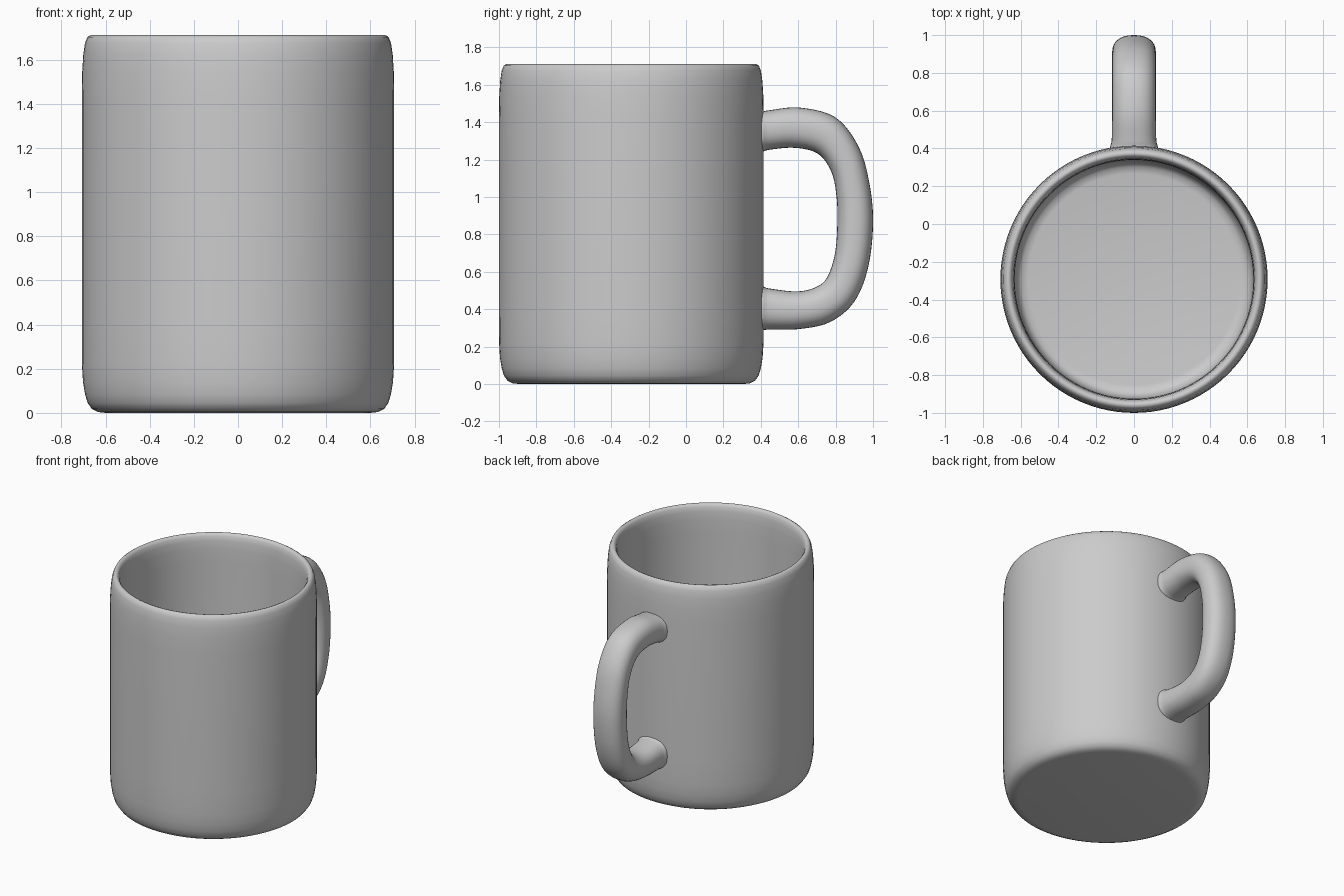
import bpy, bmesh, math
from mathutils import Vector

if "Cube" in bpy.data.objects:
    bpy.data.objects.remove(bpy.data.objects["Cube"])

CENTRE_Y = -0.2925


def finish(name, bm):
    bmesh.ops.recalc_face_normals(bm, faces=bm.faces)
    mesh = bpy.data.meshes.new(name)
    bm.to_mesh(mesh)
    bm.free()
    for p in mesh.polygons:
        p.use_smooth = True
    obj = bpy.data.objects.new(name, mesh)
    bpy.context.collection.objects.link(obj)
    return obj


def spline(points, steps):
    """Catmull-Rom curve through a list of equal-length vectors."""
    out = []
    for i in range(len(points) - 1):
        a, b = points[max(i - 1, 0)], points[i]
        c, d = points[i + 1], points[min(i + 2, len(points) - 1)]
        for s in range(steps):
            t = s / steps
            out.append((b * 2 + (c - a) * t + (a * 2 - b * 5 + c * 4 - d) * t * t
                        + (b * 3 - a - c * 3 + d) * t ** 3) * 0.5)
    return out + [points[-1]]


def loft(bm, rings, closed_ends=True):
    rows = [[bm.verts.new(co) for co in ring] for ring in rings]
    n = len(rows[0])
    for r0, r1 in zip(rows, rows[1:]):
        for j in range(n):
            k = (j + 1) % n
            bm.faces.new((r0[j], r0[k], r1[k], r1[j]))
    if closed_ends:
        bm.faces.new(rows[0])
        bm.faces.new(rows[-1])


# Cup body: outer wall, rounded rim, inner wall and floor as (radius, z)
profile = [(0.60, 0.0), (0.635, 0.004), (0.662, 0.018), (0.681, 0.045),
           (0.693, 0.085), (0.702, 0.14), (0.707, 0.22), (0.7075, 0.40),
           (0.7075, 1.42), (0.706, 1.54), (0.701, 1.62), (0.693, 1.675),
           (0.682, 1.702), (0.668, 1.711), (0.655, 1.707), (0.645, 1.692),
           (0.638, 1.66), (0.634, 1.60), (0.632, 1.50), (0.632, 0.24),
           (0.628, 0.16), (0.616, 0.115), (0.595, 0.092), (0.56, 0.085)]
SEG = 96
bm = bmesh.new()
loft(bm, [[(r * math.cos(2 * math.pi * j / SEG),
            CENTRE_Y + r * math.sin(2 * math.pi * j / SEG), z)
           for j in range(SEG)] for r, z in profile])
cup = finish("cup_body", bm)

# Handle: ribs as (outer y, outer z, inner y, inner z, half width)
ribs = [(0.37, 1.465, 0.37, 1.235, 0.130), (0.41, 1.458, 0.41, 1.242, 0.126),
        (0.45, 1.464, 0.45, 1.253, 0.118), (0.607, 1.478, 0.58, 1.263, 0.116),
        (0.80, 1.425, 0.704, 1.232, 0.116), (0.925, 1.265, 0.777, 1.135, 0.116),
        (0.983, 1.06, 0.805, 1.00, 0.116), (1.0, 0.85, 0.809, 0.85, 0.116),
        (0.973, 0.62, 0.795, 0.69, 0.116), (0.90, 0.44, 0.752, 0.566, 0.116),
        (0.77, 0.331, 0.687, 0.515, 0.116), (0.607, 0.294, 0.59, 0.495, 0.116),
        (0.45, 0.291, 0.45, 0.510, 0.118), (0.41, 0.288, 0.41, 0.522, 0.126),
        (0.37, 0.282, 0.37, 0.528, 0.130)]


def handle_ring(rib, n=32, power=2 / 2.35):
    outer, inner = Vector((0, rib[0], rib[1])), Vector((0, rib[2], rib[3]))
    mid, arm = (outer + inner) / 2, (outer - inner) / 2
    ring = []
    for j in range(n):
        a = 2 * math.pi * j / n
        c, s = math.cos(a), math.sin(a)
        u = math.copysign(abs(c) ** power, c)
        v = math.copysign(abs(s) ** power, s)
        ring.append(mid + arm * u + Vector((rib[4] * v, 0, 0)))
    return ring


bm = bmesh.new()
loft(bm, [handle_ring(r) for r in spline([Vector(r) for r in ribs], 5)])
handle = finish("handle", bm)

# Smooth shading, with crisp edges kept at the hidden handle ends
for obj in (cup, handle):
    bpy.context.view_layer.objects.active = obj
    obj.select_set(True)
bpy.ops.object.shade_smooth_by_angle(angle=math.radians(50))
